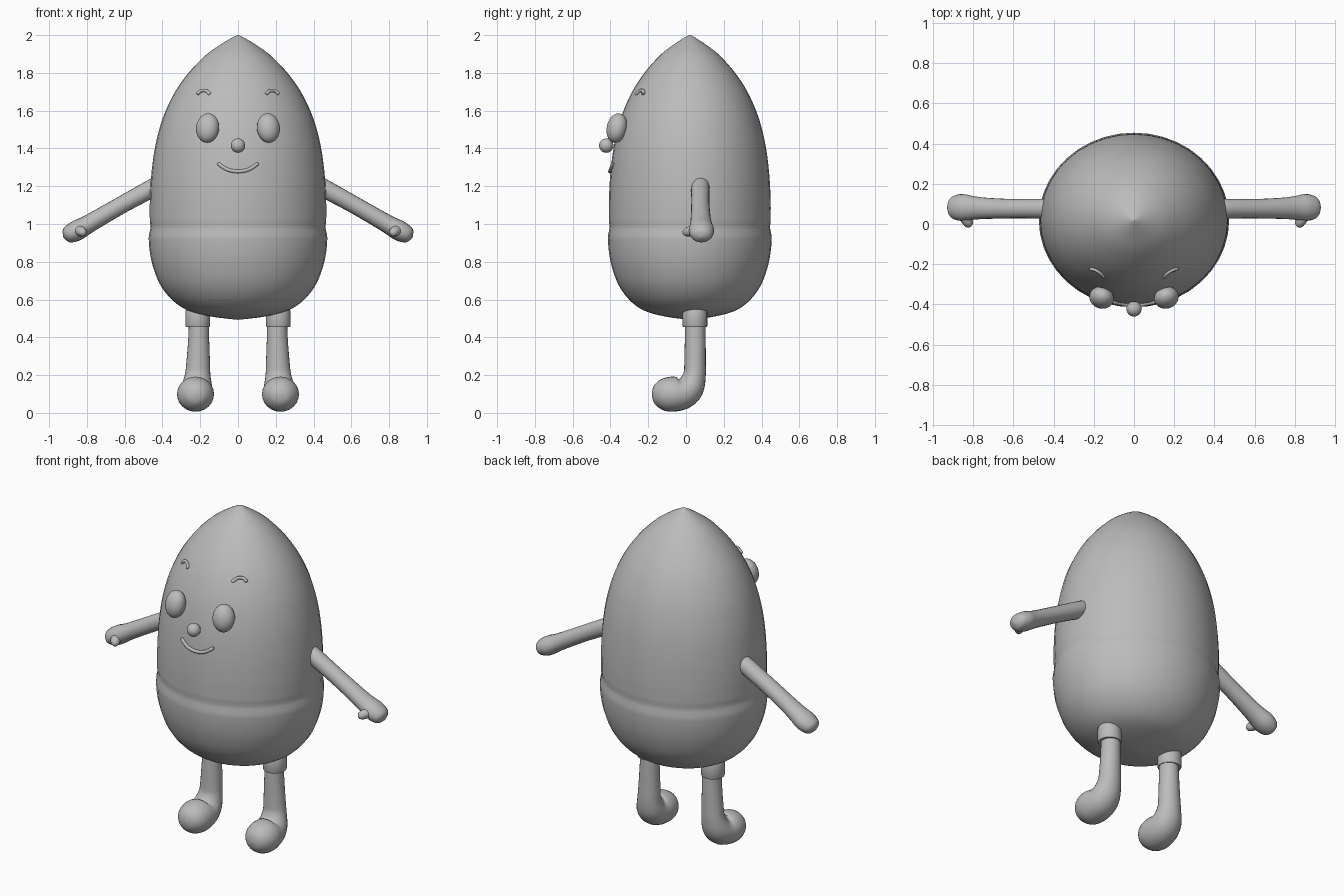
import bpy, bmesh, math
from mathutils import Vector, Matrix

if "Cube" in bpy.data.objects:
    bpy.data.objects.remove(bpy.data.objects["Cube"])

grey = bpy.data.materials.new("plain grey")
grey.diffuse_color = (0.5, 0.5, 0.5, 1)
grey.use_nodes = True
grey.node_tree.nodes["Principled BSDF"].inputs["Base Color"].default_value = grey.diffuse_color

CY, SY = 0.02, 0.917          # body centre in y and depth ratio


def finish(name, bm, angle=50):
    bmesh.ops.recalc_face_normals(bm, faces=bm.faces)
    me = bpy.data.meshes.new(name)
    bm.to_mesh(me)
    bm.free()
    me.materials.append(grey)
    ob = bpy.data.objects.new(name, me)
    bpy.context.collection.objects.link(ob)
    bpy.ops.object.select_all(action='DESELECT')
    ob.select_set(True)
    bpy.context.view_layer.objects.active = ob
    bpy.ops.object.shade_smooth_by_angle(angle=math.radians(angle))
    return ob


def spline(pts, steps=4):
    """Smooth curve through tuples of any size."""
    out = []
    for i in range(len(pts) - 1):
        p = [Vector(pts[min(max(j, 0), len(pts) - 1)]) for j in range(i - 1, i + 3)]
        for s in range(steps):
            t = s / steps
            out.append(0.5 * (2 * p[1] + (p[2] - p[0]) * t
                              + (2 * p[0] - 5 * p[1] + 4 * p[2] - p[3]) * t * t
                              + (3 * p[1] - p[0] - 3 * p[2] + p[3]) * t ** 3))
    return out + [Vector(pts[-1])]


def loft(name, rings, angle=50):
    """Skin a list of equal point rings and close both ends."""
    bm = bmesh.new()
    loops = [[bm.verts.new(p) for p in ring] for ring in rings]
    n = len(loops[0])
    for a, b in zip(loops, loops[1:]):
        for i in range(n):
            bm.faces.new((a[i], a[(i + 1) % n], b[(i + 1) % n], b[i]))
    bm.faces.new(loops[0])
    bm.faces.new(loops[-1])
    return finish(name, bm, angle)


def lathe(name, profile, cx=0, cy=CY, sy=SY, n=40, angle=50):
    return loft(name, [[(cx + r * math.cos(k * math.tau / n),
                         cy + sy * r * math.sin(k * math.tau / n), z)
                        for k in range(n)] for r, z in profile], angle)


def tube(name, stations, side, n=20):
    """stations: (centre, side radius, other radius); side: fixed cross axis."""
    side, rings = Vector(side), []
    for i, (c, ra, rb) in enumerate(stations):
        t = stations[min(i + 1, len(stations) - 1)][0] - stations[max(i - 1, 0)][0]
        up = t.cross(side).normalized()
        rings.append([c + side * ra * math.cos(k * math.tau / n)
                      + up * rb * math.sin(k * math.tau / n) for k in range(n)])
    return loft(name, rings)


def ball(name, loc, scale, rot=None):
    bm = bmesh.new()
    bmesh.ops.create_uvsphere(bm, u_segments=24, v_segments=16, radius=1)
    m = Matrix.Translation(loc) @ (rot or Matrix()) @ Matrix.Diagonal((*scale, 1))
    bmesh.ops.transform(bm, matrix=m, verts=bm.verts)
    return finish(name, bm)


# Egg-shaped body: upper shell, then a softly sloping waist ledge and a full lower half
body = spline([(.003, 2), (.025, 1.99), (.09, 1.952), (.172, 1.893), (.262, 1.8), (.333, 1.7),
               (.387, 1.59), (.42, 1.49), (.444, 1.38), (.46, 1.25), (.467, 1.12), (.467, 1.01)])
body += [Vector(p) for p in ((.463, .99), (.465, .97), (.471, .945))]
body += spline([(.473, .925), (.468, .86), (.452, .78), (.418, .69), (.37, .62), (.31, .567),
                (.24, .533), (.13, .508), (.003, .493)])
lathe("body", body)


def face_y(x, z):
    """Front of the body at x, z."""
    for (r0, z0), (r1, z1) in zip(body, body[1:]):
        if z1 <= z <= z0:
            r = r0 + (r1 - r0) * (z0 - z) / (z0 - z1)
            return CY - SY * math.sqrt(max(r * r - x * x, 0))
    return CY


def face_line(name, pts, r, lift):
    """Thin rounded strip lying on the face."""
    c = [Vector((x, face_y(x, z) - lift, z)) for x, z in spline(pts, 5)]
    st = []
    for i, p in enumerate(c):
        s = r * (0.5 if i in (0, len(c) - 1) else 1)
        st.append((p, s, s))
    tube(name, st, (0, 1, 0), 10)


# Face
face_line("mouth", [(-.108, 1.323), (-.06, 1.29), (0, 1.278), (.06, 1.29), (.108, 1.323)], .010, .003)
ball("nose", (0, -.422, 1.415), (.038, .038, .038))

for s, label in ((-1, "left"), (1, "right")):
    face_line(label + "_eyebrow", [(s * .217, 1.686), (s * .2, 1.703), (s * .182, 1.707),
                                   (s * .165, 1.703), (s * .148, 1.686)], .0095, .004)
    tilt = Matrix.Rotation(s * .35, 4, 'Z') @ Matrix.Rotation(-.22, 4, 'X')
    ball(label + "_eye", (s * .161, -.366, 1.508), (.062, .053, .079), tilt)

    # Arm with a rounded mitten hand; each row: x, y, z, radius in y, radius across
    arm = spline([(.405, .075, 1.217, .012, .012), (.413, .075, 1.213, .036, .036),
                  (.435, .076, 1.2, .048, .048), (.60, .076, 1.11, .048, .046),
                  (.74, .078, 1.03, .053, .047), (.80, .08, .995, .059, .049),
                  (.85, .082, .967, .067, .054), (.89, .082, .947, .06, .048),
                  (.912, .082, .936, .042, .035), (.924, .082, .93, .005, .005)], 3)
    tube(label + "_arm", [(Vector((s * x, y, z)), a, b) for x, y, z, a, b in arm], (0, 1, 0))
    thumb = [(.845, .05, .968, .03), (.832, .02, .962, .028), (.822, .002, .958, .024),
             (.815, -.009, .956, .017), (.812, -.014, .955, .004)]
    tube(label + "_thumb", [(Vector((s * x, y, z)), r, r) for x, y, z, r in thumb], (0, 0, 1), 12)

    # Leg running into a rounded foot; each row: x, y, z, radius in x, radius across
    leg = spline([(.207, .049, .52, .052, .052), (.208, .049, .40, .055, .055),
                  (.211, .048, .26, .063, .057), (.214, .045, .20, .068, .06),
                  (.219, .025, .14, .082, .074), (.222, -.015, .106, .092, .086),
                  (.225, -.075, .099, .098, .093), (.225, -.125, .099, .087, .083),
                  (.225, -.16, .099, .06, .058), (.225, -.175, .099, .034, .033),
                  (.225, -.181, .099, .004, .004)], 3)
    tube(label + "_leg", [(Vector((s * x, y, z)), a, b) for x, y, z, a, b in leg], (1, 0, 0), 24)
    # Trouser cuff
    lathe(label + "_cuff", [(.05, .455), (.063, .455), (.066, .462), (.066, .535),
                            (.058, .56), (.05, .58)], s * .213, .047, 1, 24, 35)
